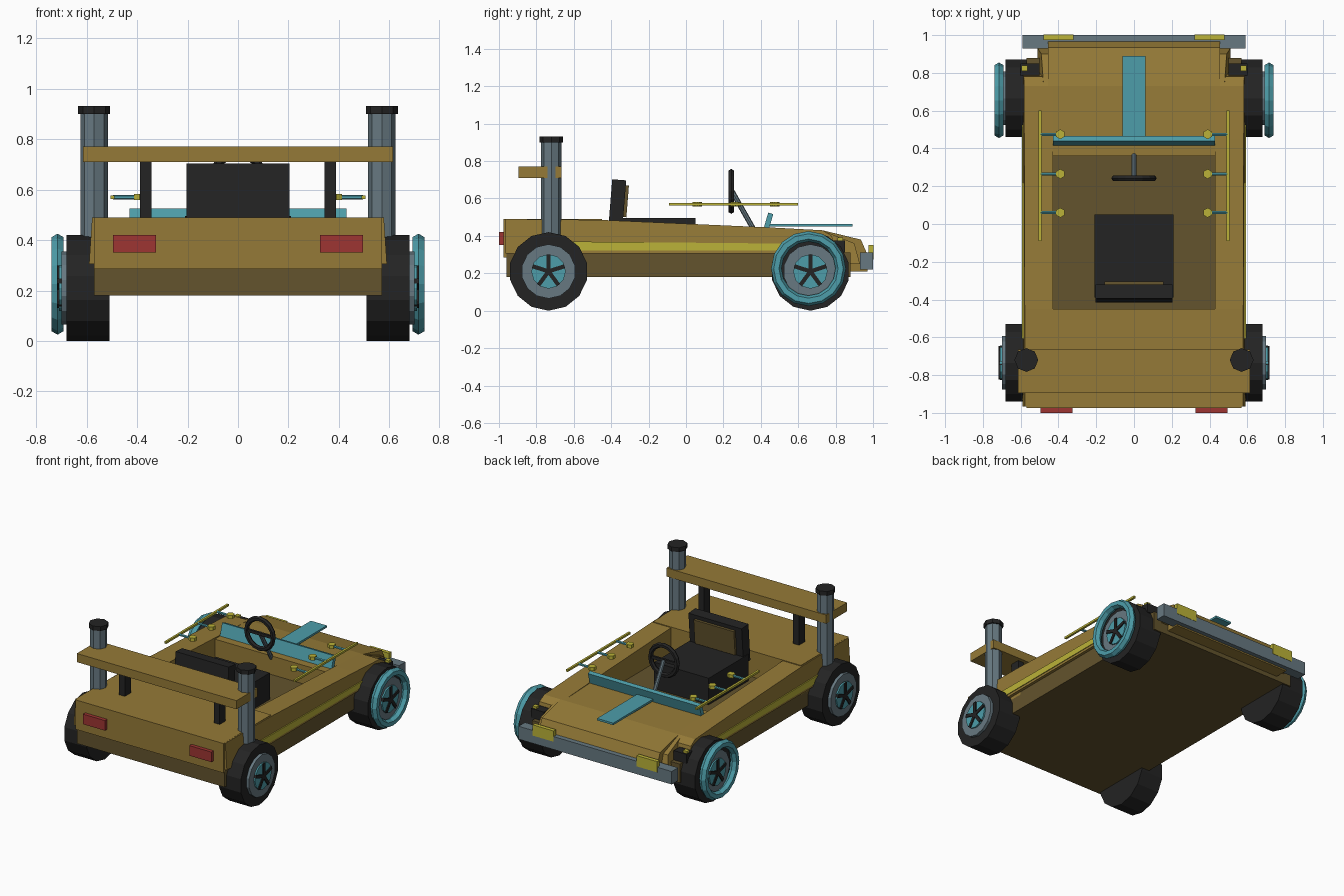
import bpy, bmesh, math
from mathutils import Vector, Matrix

if "Cube" in bpy.data.objects:
    bpy.data.objects.remove(bpy.data.objects["Cube"])


def mat(name, rgb):
    m = bpy.data.materials.new(name)
    m.diffuse_color = (*rgb, 1)
    m.use_nodes = True
    m.node_tree.nodes["Principled BSDF"].inputs["Base Color"].default_value = m.diffuse_color
    return m


GOLD = mat("ochre", (0.30, 0.195, 0.038))
BROWN = mat("dark_brown", (0.125, 0.087, 0.026))
BLACK = mat("black", (0.017, 0.017, 0.017))
GREY = mat("steel_grey", (0.135, 0.19, 0.22))
TEAL = mat("teal", (0.075, 0.34, 0.40))
YELLOW = mat("yellow", (0.50, 0.45, 0.04))
RED = mat("red", (0.34, 0.035, 0.032))


def finish(name, bm, material, bevel=0):
    bmesh.ops.recalc_face_normals(bm, faces=bm.faces)
    me = bpy.data.meshes.new(name)
    bm.to_mesh(me)
    bm.free()
    me.materials.append(material)
    ob = bpy.data.objects.new(name, me)
    bpy.context.collection.objects.link(ob)
    if bevel:
        b = ob.modifiers.new("bevel", 'BEVEL')
        b.width, b.segments = bevel, 1
    return ob


def box(name, x, y, z, material, tilt=0, bevel=0):
    """Box from (min, max) ranges, tilted about x at its centre."""
    bm = bmesh.new()
    bmesh.ops.create_cube(bm, size=1)
    r = [x, y, z]
    size = Vector([abs(b - a) for a, b in r])
    mid = Vector([(a + b) / 2 for a, b in r])
    bm.transform(Matrix.Translation(mid) @ Matrix.Rotation(tilt, 4, 'X') @ Matrix.Diagonal((*size, 1)))
    return finish(name, bm, material, bevel)


def rod(name, a, b, r, material, sides=8, bevel=0):
    """Cylinder between two points."""
    a, b = Vector(a), Vector(b)
    bm = bmesh.new()
    bmesh.ops.create_cone(bm, cap_ends=True, segments=sides, radius1=r, radius2=r, depth=(b - a).length)
    bm.transform(Matrix.Translation((a + b) / 2) @ (b - a).to_track_quat('Z', 'Y').to_matrix().to_4x4())
    return finish(name, bm, material, bevel)


def prism(name, profile, x0, x1, material, flare=0):
    """(y, z) profile extruded along x; flare pulls the x1 side in toward the top."""
    bm = bmesh.new()
    zs = [p[1] for p in profile]
    lo, hi = min(zs), max(zs)
    side = [[bm.verts.new((x + f * (z - lo) / (hi - lo), y, z)) for y, z in profile]
            for x, f in ((x0, 0), (x1, -flare))]
    n = len(profile)
    bm.faces.new(side[0])
    bm.faces.new(side[1])
    for i in range(n):
        j = (i + 1) % n
        bm.faces.new((side[0][i], side[0][j], side[1][j], side[1][i]))
    return finish(name, bm, material)


def ring(name, centre, major, minor, axis, material, n=16, m=6):
    """Low-poly torus around the x or y axis."""
    bm = bmesh.new()
    prof = [bm.verts.new((major + minor * math.cos(2 * math.pi * i / m), 0,
                          minor * math.sin(2 * math.pi * i / m))) for i in range(m)]
    edges = [bm.edges.new((prof[i], prof[(i + 1) % m])) for i in range(m)]
    bmesh.ops.spin(bm, geom=prof + edges, cent=(0, 0, 0), axis=(0, 0, 1),
                   angle=2 * math.pi, steps=n)
    bmesh.ops.remove_doubles(bm, verts=bm.verts, dist=1e-4)
    bm.transform(Matrix.Translation(centre) @ Matrix.Rotation(math.pi / 2, 4, 'Y' if axis == 'x' else 'X'))
    return finish(name, bm, material)


def wheel(label, s, y):
    z = 0.21
    rod(label + "_tyre", (s * 0.51, y, z), (s * 0.68, y, z), 0.21, BLACK, 14)
    rod(label + "_rim", (s * 0.67, y, z), (s * 0.70, y, z), 0.145, GREY, 14)
    rod(label + "_hub", (s * 0.69, y, z), (s * 0.71, y, z), 0.092, TEAL, 12)
    for k in range(5):
        a = math.pi / 2 + k * 2 * math.pi / 5
        o = box(label + "_spoke", (-0.011, 0.011), (-0.011, 0.011), (0, 0.09), BLACK)
        o.data.transform(Matrix.Translation((s * 0.706, y, z)) @ Matrix.Rotation(a - math.pi / 2, 4, 'X'))


# lower tub, which is also the cockpit floor
box("lower_body", (-0.57, 0.57), (-0.96, 0.88), (0.18, 0.31), BROWN)
# rear deck, cowl and nose
box("rear_deck", (-0.57, 0.57), (-0.975, -0.45), (0.285, 0.49), GOLD)
box("cowl", (-0.44, 0.44), (0.36, 0.45), (0.30, 0.44), GOLD)
prism("nose", [(0.42, 0.21), (0.42, 0.442), (0.73, 0.43), (0.935, 0.38), (0.97, 0.30), (0.97, 0.21)],
      -0.455, 0.455, GOLD)

# wing across the pipes
box("rear_wing", (-0.615, 0.615), (-0.895, -0.665), (0.71, 0.77), GOLD)

# bumper
box("front_bumper", (-0.59, 0.59), (0.93, 1.0), (0.22, 0.31), GREY)

for s in (-1, 1):
    # side pods and front corners
    prism("side_pod", [(-0.965, 0.305), (-0.965, 0.49), (-0.45, 0.485), (0.45, 0.445),
                       (0.73, 0.43), (0.78, 0.40), (0.80, 0.305)],
          s * 0.43, s * 0.59, GOLD, s * 0.012)
    prism("front_corner", [(0.75, 0.25), (0.75, 0.42), (0.90, 0.36), (0.93, 0.25)],
          s * 0.44, s * 0.51, GOLD, s * 0.03)
    prism("side_stripe", [(-0.65, 0.322), (-0.65, 0.37), (0.60, 0.358), (0.60, 0.322)],
          s * 0.58, s * 0.594, YELLOW)
    # marker boxes ahead of the pods
    box("marker_box", (s * 0.50, s * 0.60), (0.785, 0.85), (0.31, 0.375), BLACK)
    box("marker_light", (s * 0.565, s * 0.595), (0.81, 0.84), (0.37, 0.39), YELLOW)
    # lamps
    box("headlight", (s * 0.32, s * 0.48), (0.975, 1.002), (0.275, 0.35), YELLOW)
    box("tail_light", (s * 0.325, s * 0.495), (-1.0, -0.97), (0.35, 0.42), RED)
    # exhaust stacks and wing struts
    rod("exhaust_pipe", (s * 0.57, -0.72, 0.30), (s * 0.57, -0.72, 0.91), 0.054, GREY, 8)
    rod("exhaust_cap", (s * 0.57, -0.72, 0.90), (s * 0.57, -0.72, 0.93), 0.063, BLACK, 8)
    box("wing_strut", (s * 0.343, s * 0.388), (-0.755, -0.69), (0.48, 0.715), BLACK)
    # side rails with pegs
    box("side_rail", (s * 0.49, s * 0.505), (-0.09, 0.60), (0.562, 0.576), YELLOW)
    for y in (0.06, 0.265, 0.475):
        rod("rail_peg", (s * 0.39, y, 0.569), (s * 0.495, y, 0.569), 0.009, TEAL, 6)
        rod("peg_nut", (s * 0.39, y, 0.558), (s * 0.39, y, 0.582), 0.026, YELLOW, 6)
    # wheels, the front pair with an outer ring
    wheel("rear_wheel", s, -0.735)
    wheel("front_wheel", s, 0.665)
    ring("front_wheel_ring", (s * 0.715, 0.655, 0.225), 0.172, 0.028, 'x', TEAL)

# seat
box("seat_cushion", (-0.21, 0.21), (-0.39, 0.05), (0.31, 0.495), BLACK)
box("seat_back", (-0.205, 0.205), (-0.405, -0.33), (0.44, 0.70), BLACK, -0.08)
box("seat_pad", (-0.155, 0.155), (-0.335, -0.312), (0.50, 0.67), BROWN, -0.08)

# steering
ring("steering_wheel", (0, 0.242, 0.638), 0.103, 0.017, 'y', BLACK)
rod("steering_column", (0, 0.245, 0.64), (0, 0.37, 0.42), 0.014, GREY, 8)
box("steering_bar", (-0.10, 0.10), (0.235, 0.25), (0.628, 0.648), BLACK)

# low windscreen and hood stripe
box("windscreen", (-0.43, 0.43), (0.427, 0.455), (0.435, 0.522), TEAL, -0.28)
box("hood_stripe", (-0.062, 0.062), (0.45, 0.89), (0.45, 0.464), TEAL)
